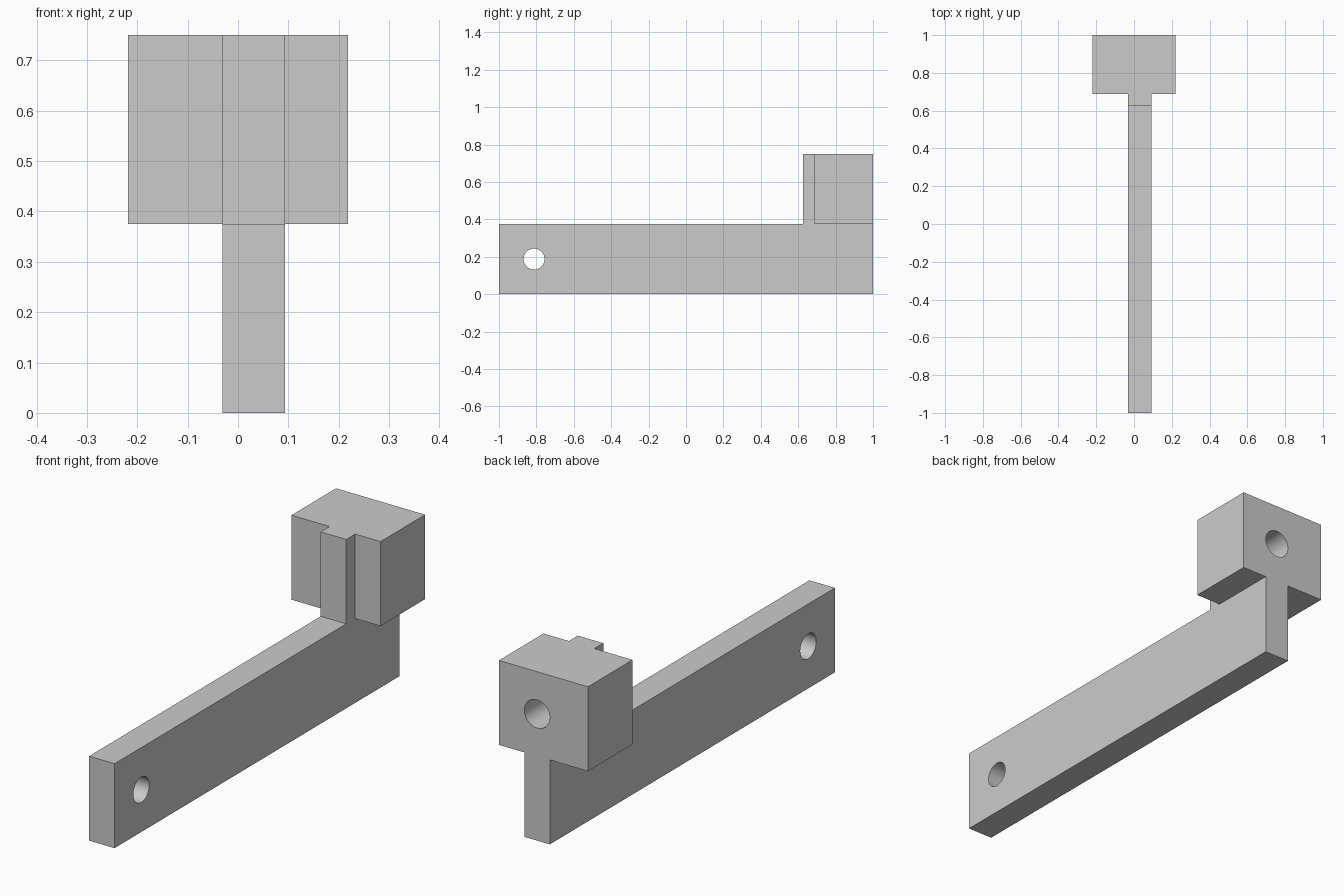
import bpy
import bmesh
from math import pi, radians
from mathutils import Matrix, Vector

if "Cube" in bpy.data.objects:
    bpy.data.objects.remove(bpy.data.objects["Cube"], do_unlink=True)

grey = bpy.data.materials.new("light grey")
grey.use_nodes = True
grey.diffuse_color = (0.6, 0.6, 0.6, 1)
grey.node_tree.nodes["Principled BSDF"].inputs["Base Color"].default_value = grey.diffuse_color


def finish(name, bm):
    bmesh.ops.recalc_face_normals(bm, faces=bm.faces)
    mesh = bpy.data.meshes.new(name)
    bm.to_mesh(mesh)
    bm.free()
    mesh.materials.append(grey)
    obj = bpy.data.objects.new(name, mesh)
    bpy.context.collection.objects.link(obj)
    return obj


def prism(name, outline, bottom, top):
    """Extrude a plan outline upward."""
    bm = bmesh.new()
    face = bm.faces.new([bm.verts.new((x, y, bottom)) for x, y in outline])
    grown = bmesh.ops.extrude_face_region(bm, geom=[face])["geom"]
    verts = [v for v in grown if isinstance(v, bmesh.types.BMVert)]
    bmesh.ops.translate(bm, verts=verts, vec=(0, 0, top - bottom))
    return finish(name, bm)


def rod(name, centre, radius, length, axis):
    bm = bmesh.new()
    turn = Matrix.Rotation(pi / 2, 4, axis)
    bmesh.ops.create_cone(bm, cap_ends=True, segments=48, radius1=radius, radius2=radius,
                          depth=length, matrix=Matrix.Translation(Vector(centre)) @ turn)
    obj = finish(name, bm)
    obj.hide_render = True
    return obj


def combine(target, other, operation):
    mod = target.modifiers.new(operation.lower(), "BOOLEAN")
    mod.operation, mod.solver, mod.object = operation, "EXACT", other
    bpy.context.view_layer.objects.active = target
    bpy.ops.object.modifier_apply(modifier=mod.name)
    bpy.data.objects.remove(other, do_unlink=True)


# Bar, off-centre below the head
left, right = -0.03125, 0.09375
middle = (left + right) / 2
height = 0.375
arm = prism("arm_with_head", [(left, -1), (right, -1), (right, 1), (left, 1)], 0, height)

# Head block with the rib on its front, standing on the bar
half, front, rib = 0.21875, 0.6875, 0.625
head = prism("head", [(-half, 1), (-half, front), (left, front), (left, rib),
                      (right, rib), (right, front), (half, front), (half, 1)],
             height, height * 2)

# Blind hole in the back of the head, through hole near the front of the bar
combine(head, rod("socket_cutter", (middle, 1, height * 1.5), 0.0625, 0.6, "X"), "DIFFERENCE")
combine(arm, rod("pin_cutter", (middle, -0.8125, height / 2), 0.056, 0.4, "Y"), "DIFFERENCE")
combine(arm, head, "UNION")

# Smooth hole walls, sharp box edges
bpy.ops.object.select_all(action="DESELECT")
arm.select_set(True)
bpy.context.view_layer.objects.active = arm
bpy.ops.object.shade_smooth_by_angle(angle=radians(30))
